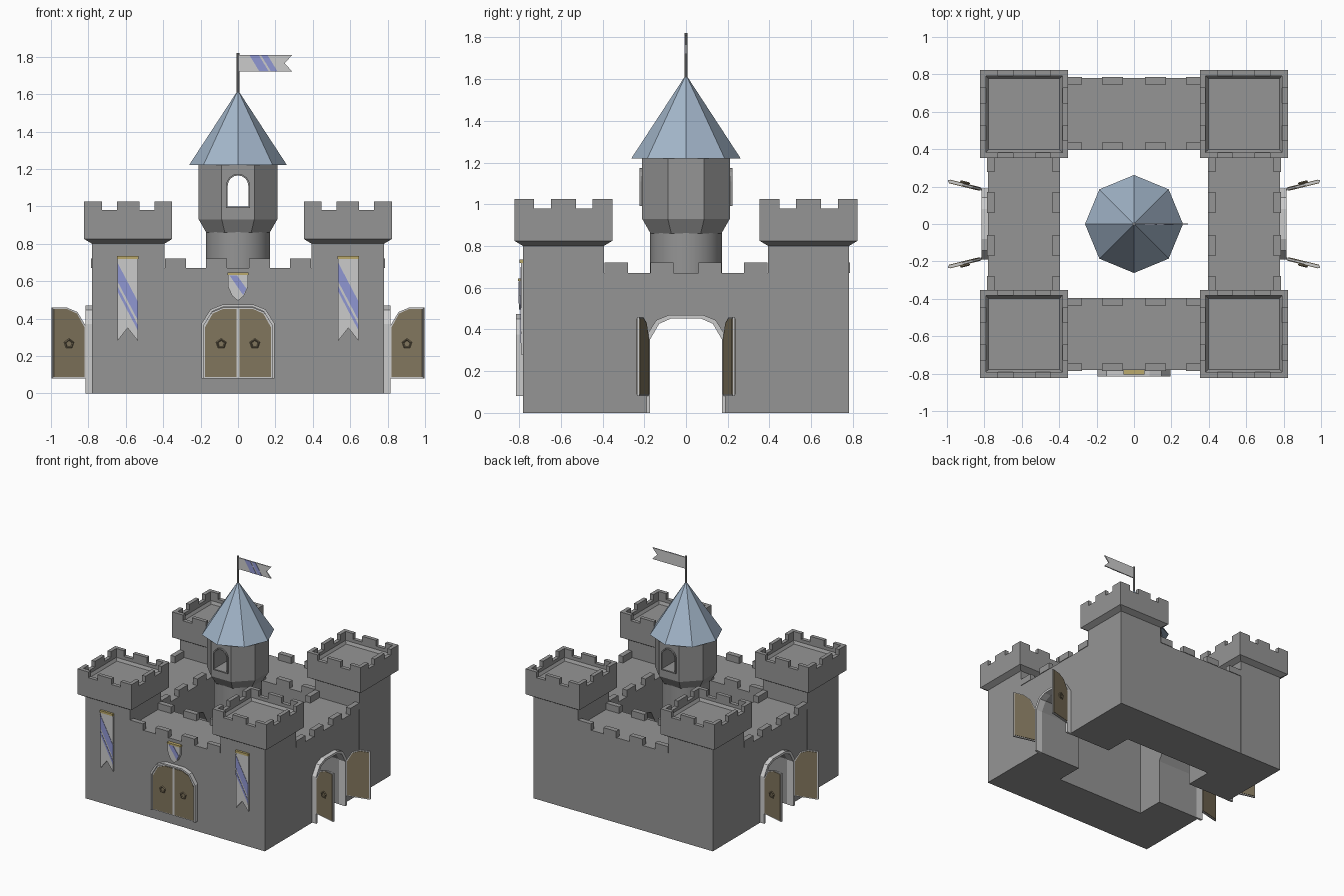
import bpy, bmesh, math
from mathutils import Matrix

if "Cube" in bpy.data.objects:
    bpy.data.objects.remove(bpy.data.objects["Cube"])

T = Matrix.Translation
def RZ(d): return Matrix.Rotation(math.radians(d), 4, 'Z')
I = Matrix.Identity(4)

def mat(name, r, g, b):
    m = bpy.data.materials.new(name)
    m.diffuse_color = (r, g, b, 1)
    m.use_nodes = True
    m.node_tree.nodes["Principled BSDF"].inputs["Base Color"].default_value = m.diffuse_color
    return m
STONE = mat("stone", .3, .3, .3)
ROOF = mat("slate", .36, .46, .58)
WOOD = mat("wood", .22, .18, .11)
BLUE = mat("blue_cloth", .28, .31, .65)
GOLD = mat("gold", .5, .4, .15)
TRIM = mat("light_trim", .62, .62, .62)

def finish(bm, name, m, M=I):
    bmesh.ops.recalc_face_normals(bm, faces=bm.faces)
    me = bpy.data.meshes.new(name)
    bm.to_mesh(me); bm.free()
    me.transform(M)
    if m: me.materials.append(m)
    ob = bpy.data.objects.new(name, me)
    bpy.context.collection.objects.link(ob)
    return ob

def prism(name, pts, y0, y1, m=STONE, M=I):
    """Outline in x,z pushed from y0 to y1."""
    bm = bmesh.new()
    f = bm.faces.new([bm.verts.new((x, y0, z)) for x, z in pts])
    ext = bmesh.ops.extrude_face_region(bm, geom=[f])
    bmesh.ops.translate(bm, vec=(0, y1 - y0, 0),
                        verts=[v for v in ext['geom'] if isinstance(v, bmesh.types.BMVert)])
    return finish(bm, name, m, M)

def box(name, x0, x1, y0, y1, z0, z1, m=STONE, M=I):
    return prism(name, [(x0, z0), (x1, z0), (x1, z1), (x0, z1)], y0, y1, m, M)

def loft(name, rings, n, turn, m=STONE, M=I):
    """Stack of n-sided rings (radius, z), capped at both ends."""
    bm = bmesh.new()
    loops = [[bm.verts.new((r * math.cos(turn + 2 * math.pi * i / n),
                            r * math.sin(turn + 2 * math.pi * i / n), z)) for i in range(n)]
             for r, z in rings]
    for a, b in zip(loops, loops[1:]):
        for i in range(n):
            j = (i + 1) % n
            bm.faces.new((a[i], a[j], b[j], b[i]))
    bm.faces.new(loops[0]); bm.faces.new(loops[-1])
    return finish(bm, name, m, M)

def half_arch(w, z0, top):
    return [(w, z0), (w, top - .10), (w * .75, top - .025), (w * .42, top)]

def arch(w, z0, top):
    h = half_arch(w, z0, top)
    return h + [(-x, z) for x, z in reversed(h)]

def arch_frame(name, wo, wi, z0, to, ti, y0, y1, M=I):
    prism(name, arch(wo, z0, to) + arch(wi, z0, ti)[::-1], y0, y1, TRIM, M)

# Corner towers with flared, crenellated heads
q = math.sqrt(2)
for sx in (-1, 1):
    for sy in (-1, 1):
        P = T((sx * .5875, sy * .5875, 0))
        loft("corner_tower", [(r * q, z) for r, z in
             ((.1935, 0), (.1935, .80), (.235, .825), (.235, .98), (.205, .98),
              (.205, .955), (.19, .935))], 4, math.pi / 4, STONE, P)
        for k in range(4):
            for a, b in ((-.235, -.14), (-.06, .06), (.14, .235)):
                box("tower_merlon", a, b, -.235, -.205, .98, 1.025, STONE, P @ RZ(90 * k))

# Curtain walls: solid front and back, arched passage left and right
for k in range(4):
    M = RZ(90 * k)
    if k % 2 == 0:
        box("curtain_wall", -.395, .395, -.78, -.395, 0, .67, STONE, M)
    else:
        a = arch(.175, 0, .455)
        prism("gate_wall", [(-.395, 0), (-.395, .67), (.395, .67), (.395, 0)] + a,
              -.78, -.395, STONE, M)
    for s in (-1, 1):
        for c in (.115, .335):
            x = s * c
            box("wall_merlon", x - .056, x + .056, -.785, -.745, .67, .722, STONE, M)
            box("wall_merlon", x - .056, x + .056, -.435, -.395, .67, .722, STONE, M)

# Door leaves with five-sided ring handles
def leaf(side, M):
    w = .185
    def outline(d):
        p = [(d, .08 + d), (w - d, .08 + d), (w - d, .46 - d), (w * .58, .46 - d),
             (w * .25 + d * .5, .435 - d), (d, .36 - d)]
        return [(x * side, z) for x, z in p]
    prism("door_border", outline(0), -.006, .006, TRIM, M)
    prism("door_panel", outline(.008), -.010, .010, WOOD, M)
    bpy.ops.mesh.primitive_torus_add(major_segments=5, minor_segments=4,
                                     major_radius=.023, minor_radius=.006)
    ring = bpy.context.object
    ring.name = "door_ring"
    ring.data.transform(M @ T((side * .095, -.015, .265)) @ Matrix.Rotation(math.pi / 2, 4, 'X')
                        @ RZ(90))
    ring.data.materials.append(WOOD)

arch_frame("front_door_frame", .195, .183, .08, .475, .463, -.815, -.775)
for s in (-1, 1):
    leaf(-s, T((s * .185, -.795, 0)))
    G = RZ(s * 90)
    arch_frame("gate_frame", .19, .172, 0, .47, .452, -.815, -.76, G)
    for t in (-1, 1):
        leaf(-t, G @ T((t * .185, -.815, 0)) @ RZ(t * 104))

# Banners beside the door
for s in (-1, 1):
    P = T((s * .59, 0, 0))
    prism("banner", [(-.055, .73), (.055, .73), (.055, .28), (0, .35), (-.055, .28)],
          -.792, -.775, TRIM, P)
    prism("banner_stripe", [(-.055, .70), (.055, .49), (.055, .39), (-.055, .60)],
          -.794, -.791, BLUE, P)
    prism("banner_stripe", [(-.055, .575), (.055, .365), (.055, .335), (-.055, .545)],
          -.794, -.791, BLUE, P)
    box("banner_bar", -.057, .057, -.798, -.775, .718, .735, GOLD, P)

# Shield above the door
prism("shield", [(-.055, .64), (.055, .64), (.052, .565), (.03, .52), (0, .495),
                 (-.03, .52), (-.052, .565)], -.80, -.775, TRIM)
prism("shield_stripe", [(-.045, .63), (-.005, .63), (.045, .56), (.028, .525)],
      -.803, -.799, BLUE)
box("shield_bar", -.057, .057, -.805, -.775, .632, .645, GOLD)

# Central tower: round shaft, octagonal room, pointed roof
shaft = loft("keep_shaft", [(.172, .47), (.172, .87)], 32, 0)
bpy.context.view_layer.objects.active = shaft
bpy.ops.object.select_all(action='DESELECT')
shaft.select_set(True)
bpy.ops.object.shade_smooth_by_angle()
c8 = math.cos(math.pi / 8)
room = loft("keep_room", [(.17 / c8, .86), (.21 / c8, .93), (.21 / c8, 1.225)], 8, math.pi / 8)

def window_outline(w, z0, top):
    r = w
    return [(-w, z0), (w, z0)] + [(r * math.cos(math.pi * i / 8),
                                   top - r + r * math.sin(math.pi * i / 8)) for i in range(9)]
cutter = prism("window_cutter", window_outline(.055, 1.0, 1.165), -.4, .4)
cutter.hide_render = True
mod = room.modifiers.new("window", 'BOOLEAN')
mod.object = cutter
mod.solver = 'EXACT'
bpy.context.view_layer.objects.active = room
bpy.ops.object.modifier_apply(modifier="window")
bpy.data.objects.remove(cutter)

# Raised window surrounds
for k in (0, 180):
    o, i = window_outline(.064, .991, 1.174), window_outline(.055, 1.0, 1.165)
    bm = bmesh.new()
    rings = [[bm.verts.new((x, y, z)) for x, z in p]
             for p, y in ((o, -.205), (o, -.222), (i, -.222), (i, -.205))]
    n = len(o)
    for a in range(4):
        A, B = rings[a], rings[(a + 1) % 4]
        for j in range(n):
            # the arch ends meet the sill corners; keep every quad
            bm.faces.new((A[j], A[(j + 1) % n], B[(j + 1) % n], B[j]))
    finish(bm, "window_frame", STONE, RZ(k))

loft("keep_roof", [(.262, 1.22), (.004, 1.615)], 8, 0, ROOF)

# Flag and pole
loft("flag_pole", [(.008, 1.58), (.008, 1.82)], 8, 0)
prism("flag", [(.005, 1.72), (.29, 1.72), (.25, 1.765), (.29, 1.81), (.005, 1.81)],
      -.004, .004, TRIM)
for a, w in ((.06, .05), (.122, .035)):
    prism("flag_stripe", [(a, 1.81), (a + w, 1.81), (a + w + .055, 1.72), (a + .055, 1.72)],
          -.006, -.003, BLUE)
